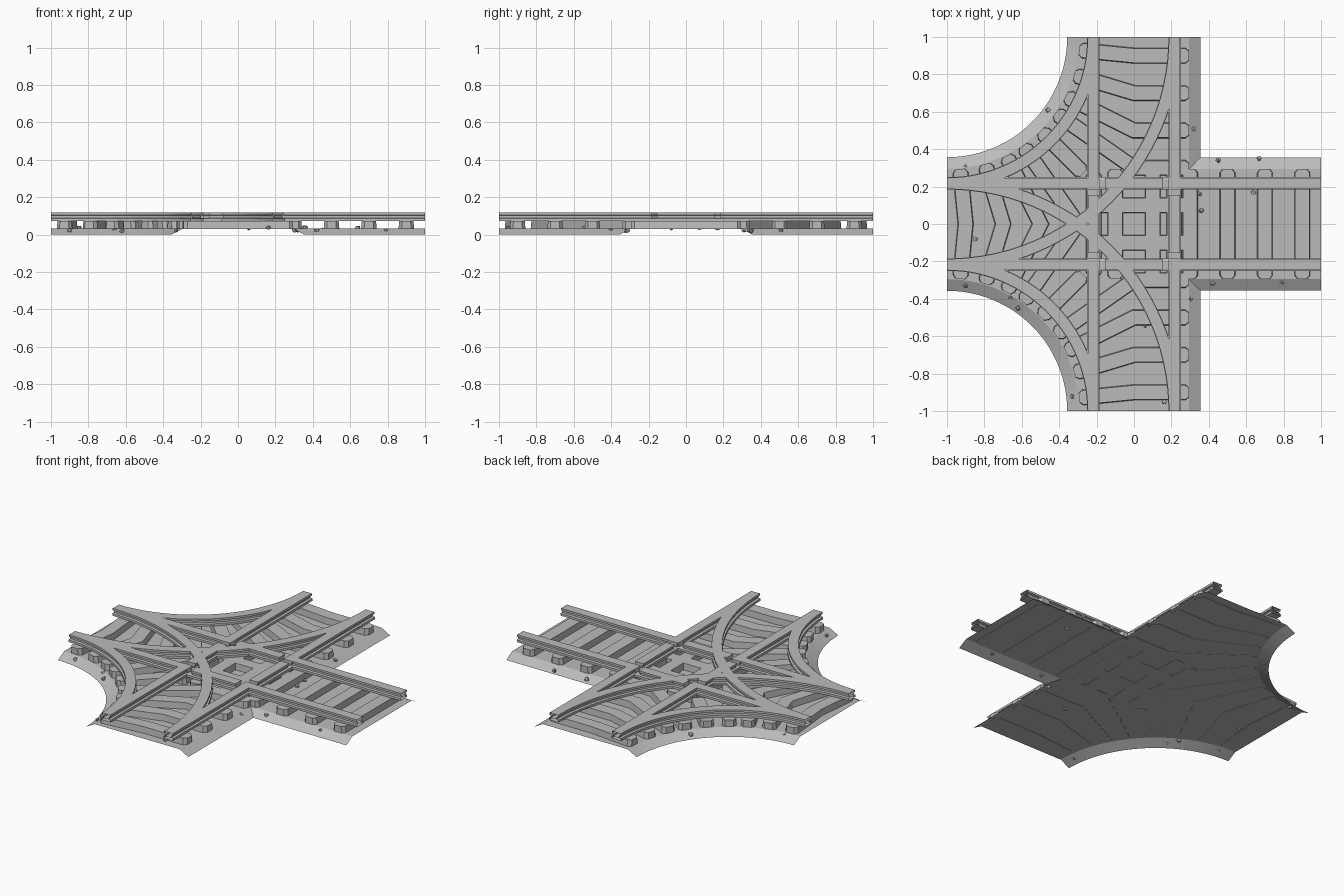
import bpy, bmesh, math, random
from mathutils import Vector

cube = bpy.data.objects.get("Cube")
if cube:
    bpy.data.objects.remove(cube, do_unlink=True)

grey = bpy.data.materials.new("stone_grey")
grey.use_nodes = True
grey.diffuse_color = (0.5, 0.5, 0.5, 1)
grey.node_tree.nodes["Principled BSDF"].inputs["Base Color"].default_value = (0.5, 0.5, 0.5, 1)

BED_Z = 0.033      # top of the ballast sheet
GAUGE = 0.217      # rail centre from track centre
REACH = 0.295      # half width of the flat ballast top
RAIL_FOOT = [(-.033, .073), (.033, .073), (.033, .087), (.02, .09), (-.02, .09), (-.033, .087)]
RAIL_HEAD = [(-.02, .088), (.02, .088), (.02, .102), (.03, .105), (.03, .118),
             (-.03, .118), (-.03, .105), (-.02, .102)]
TIE = [(-.042, .031), (.042, .031), (.038, .073), (-.038, .073)]


def finish(bm, name, fix_normals=True):
    if fix_normals:
        bmesh.ops.recalc_face_normals(bm, faces=bm.faces)
    mesh = bpy.data.meshes.new(name)
    bm.to_mesh(mesh)
    bm.free()
    mesh.materials.append(grey)
    obj = bpy.data.objects.new(name, mesh)
    bpy.context.collection.objects.link(obj)
    return obj


def sweep(bm, path, profile, widths=None, caps=True):
    """Carry a (sideways, height) profile along a flat path with mitred bends."""
    path = [Vector(p) for p in path]
    rings = []
    for i, p in enumerate(path):
        before = (p - path[i - 1]).normalized() if i else None
        after = (path[i + 1] - p).normalized() if i < len(path) - 1 else None
        before, after = before or after, after or before
        along = (before + after).normalized()
        side = Vector((-along.y, along.x)) / max(along.dot(after), .5)
        w = widths[i] if widths else 1
        rings.append([bm.verts.new((*(p + side * u * w), z)) for u, z in profile])
    n = len(profile)
    for a, b in zip(rings, rings[1:]):
        for k in range(n):
            bm.faces.new((a[k], a[(k + 1) % n], b[(k + 1) % n], b[k]))
    if caps:
        bm.faces.new(rings[0])
        bm.faces.new(rings[-1])


def tie(bm, path):
    """A sleeper whose ends are chamfered in plan."""
    path = [Vector(p) for p in path]
    first = path[0] + (path[1] - path[0]).normalized() * .02
    last = path[-1] + (path[-2] - path[-1]).normalized() * .02
    full = [path[0], first, *path[1:-1], last, path[-1]]
    sweep(bm, full, TIE, [.6] + [1] * (len(full) - 2) + [.6])


def arc(radius, s, steps=28):
    """Quarter circle about the west corner, from the west arm to the s side arm."""
    pts = []
    for i in range(steps + 1):
        t = math.pi / 2 * (1 - i / steps)
        pts.append((-1 + radius * math.cos(t), s * (1 - radius * math.sin(t))))
    return pts


# ballast sheet: flat top with sloping skirts, open below and at the arm ends
def outline(edge, radius):
    north = arc(radius, 1) + [(edge, 1), (edge, edge), (1, edge)]
    return north + [(x, -y) for x, y in reversed(north)]


bm = bmesh.new()
top = [bm.verts.new((x, y, BED_Z)) for x, y in outline(REACH, 1 - REACH)]
low = [bm.verts.new((x, y, 0)) for x, y in outline(.355, .643)]
bm.faces.new(top)
for i in range(len(top)):
    j = (i + 1) % len(top)
    a, b = top[i].co, top[j].co
    at_end = any(abs(abs(a[k]) - 1) < 1e-4 and abs(a[k] - b[k]) < 1e-4 for k in (0, 1))
    if not at_end:
        bm.faces.new((top[i], top[j], low[j], low[i]))
bmesh.ops.recalc_face_normals(bm, faces=bm.faces)
if max(bm.faces, key=lambda f: f.calc_area()).normal.z < 0:
    bmesh.ops.reverse_faces(bm, faces=bm.faces)
finish(bm, "ballast_bed", False)

# straight sleepers of the east arm
bm = bmesh.new()
for x in (.3, .5, .7, .9):
    tie(bm, [(x, -REACH), (x, REACH)])
finish(bm, "east_sleepers")

# sleepers under the crossing, forming a lattice
bm = bmesh.new()
for c in (-.1, .1):
    tie(bm, [(c, -REACH), (c, REACH)])
    tie(bm, [(-.24, c), (REACH, c)])
    tie(bm, [(c * 2.15, -.28), (c * 2.15, .28)])
finish(bm, "crossing_sleepers")

# bent sleepers that fan round the two curves
r = 1 - REACH + .005
bm = bmesh.new()
for d in (.1, .3, .5, .7):
    t = math.atan(d)
    far, near = r * math.cos(t), r * math.sin(t)
    for s in (1, -1):
        tie(bm, [(-1 + far, s * (1 - near)), (0, s * (1 - d)), (REACH, s * (1 - d))])
    tie(bm, [(-1 + near, 1 - far), (d - 1, 0), (-1 + near, far - 1)])
for s in (1, -1):
    k = math.sqrt(.5)
    tie(bm, [(-1 + r * k, s * (1 - r * k)), (-.27, s * .27)])
finish(bm, "curve_sleepers")

# straight rails, with wheel gaps in the heads at the crossing
for name, lengthwise in (("east_west_rails", True), ("north_south_rails", False)):
    bm = bmesh.new()
    for side in (-GAUGE, GAUGE):
        def line(a, b):
            return [(a, side), (b, side)] if lengthwise else [(side, a), (side, b)]
        sweep(bm, line(-1, 1), RAIL_FOOT, caps=False)
        for a, b in ((-1, -.185), (-.155, .155), (.185, 1)):
            sweep(bm, line(a, b), RAIL_HEAD, caps=False)
            if abs(a) < 1:
                continue
        # close the heads beside the wheel gaps
        for c in (-.185, -.155, .155, .185):
            p = [(c, side + u) if lengthwise else (side + u, c) for u, z in RAIL_HEAD]
            bm.faces.new([bm.verts.new((*q, z)) for q, (u, z) in zip(p, RAIL_HEAD)])
    bmesh.ops.remove_doubles(bm, verts=bm.verts, dist=1e-5)
    finish(bm, name)

# curved rails from the west arm to the north and south arms
for name, s in (("north_curve_rails", 1), ("south_curve_rails", -1)):
    bm = bmesh.new()
    for radius in (1 - GAUGE, 1 + GAUGE):
        for profile in (RAIL_FOOT, RAIL_HEAD):
            sweep(bm, arc(radius, s), profile, caps=False)
    finish(bm, name)

# loose stones scattered on the ballast
random.seed(4)
spots = [(.32, .51), (.45, .34), (.67, .35), (-.46, .61), (-.9, .31), (-.9, -.33),
         (-.66, -.39), (-.62, -.45), (-.33, -.92), (.42, -.32), (.79, -.31), (.3, -.4),
         (.36, .07), (.64, .17), (-.85, -.08), (.06, -.54), (.35, .16), (.16, -.95)]
bm = bmesh.new()
for x, y in spots:
    on_slope = min(abs(x), abs(y)) > .29
    new = bmesh.ops.create_icosphere(bm, subdivisions=1, radius=.014)["verts"]
    for v in new:
        v.co *= random.uniform(.7, 1.2)
        v.co += Vector((x, y, .022 if on_slope else BED_Z + .004))
finish(bm, "loose_stones")
